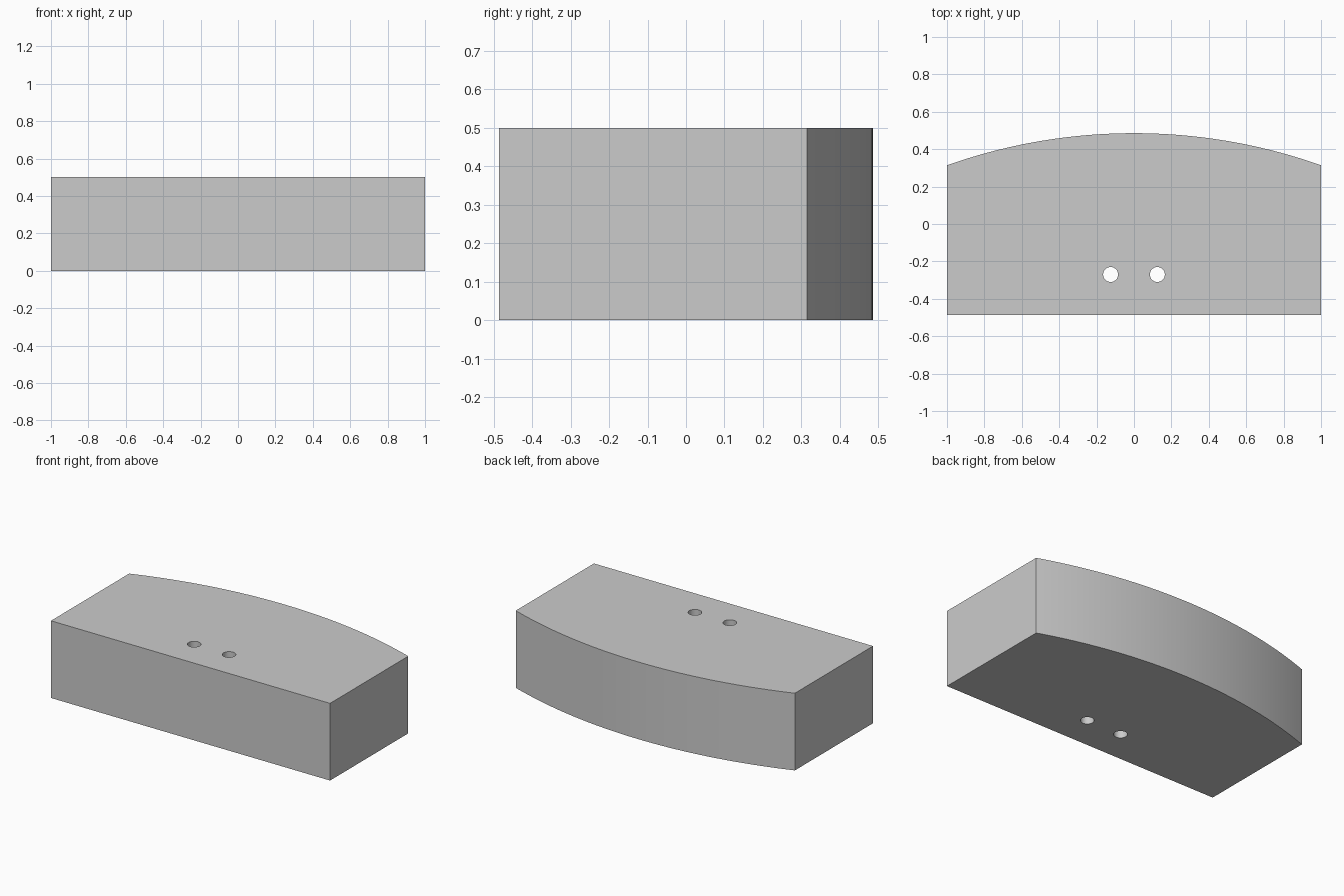
import bpy
import bmesh
from math import asin, sin, cos

if "Cube" in bpy.data.objects:
    bpy.data.objects.remove(bpy.data.objects["Cube"], do_unlink=True)

HEIGHT = 0.5
RADIUS = 3.0           # radius of the bowed back
FRONT, CORNER = -0.486, 0.314
SEGMENTS = 48

grey = bpy.data.materials.new("light grey")
grey.use_nodes = True
colour = (0.6, 0.6, 0.6, 1)
grey.diffuse_color = colour
grey.node_tree.nodes["Principled BSDF"].inputs["Base Color"].default_value = colour

# Block outline: straight front and sides, arc along the back
half = asin(1 / RADIUS)
centre = CORNER - RADIUS * cos(half)
outline = [(-1, FRONT), (1, FRONT)]
for i in range(SEGMENTS + 1):
    a = half - 2 * half * i / SEGMENTS
    outline.append((RADIUS * sin(a), centre + RADIUS * cos(a)))

# Extrude the outline upward
bm = bmesh.new()
base = bm.faces.new([bm.verts.new((x, y, 0)) for x, y in outline])
extruded = bmesh.ops.extrude_face_region(bm, geom=[base], use_keep_orig=True)
top = [g for g in extruded["geom"] if isinstance(g, bmesh.types.BMVert)]
bmesh.ops.translate(bm, verts=top, vec=(0, 0, HEIGHT))
bmesh.ops.recalc_face_normals(bm, faces=bm.faces)
mesh = bpy.data.meshes.new("curved_block")
bm.to_mesh(mesh)
bm.free()
block = bpy.data.objects.new("curved_block", mesh)
bpy.context.collection.objects.link(block)
mesh.materials.append(grey)

# Two round holes running right through the block
cutters = []
for side in (-1, 1):
    bpy.ops.mesh.primitive_cylinder_add(vertices=32, radius=0.04, depth=1,
                                        location=(side * 0.125, -0.27, HEIGHT / 2))
    cutter = bpy.context.object
    cutter.name = "hole_cutter"
    cutter.hide_render = True
    cutter.data.materials.append(grey)
    cutters.append(cutter)
    hole = block.modifiers.new("hole", "BOOLEAN")
    hole.operation = "DIFFERENCE"
    hole.solver = "EXACT"
    hole.object = cutter

bpy.ops.object.select_all(action="DESELECT")
block.select_set(True)
bpy.context.view_layer.objects.active = block
for name in [m.name for m in block.modifiers]:
    bpy.ops.object.modifier_apply(modifier=name)
for cutter in cutters:
    bpy.data.objects.remove(cutter, do_unlink=True)
bpy.ops.object.shade_smooth_by_angle()
